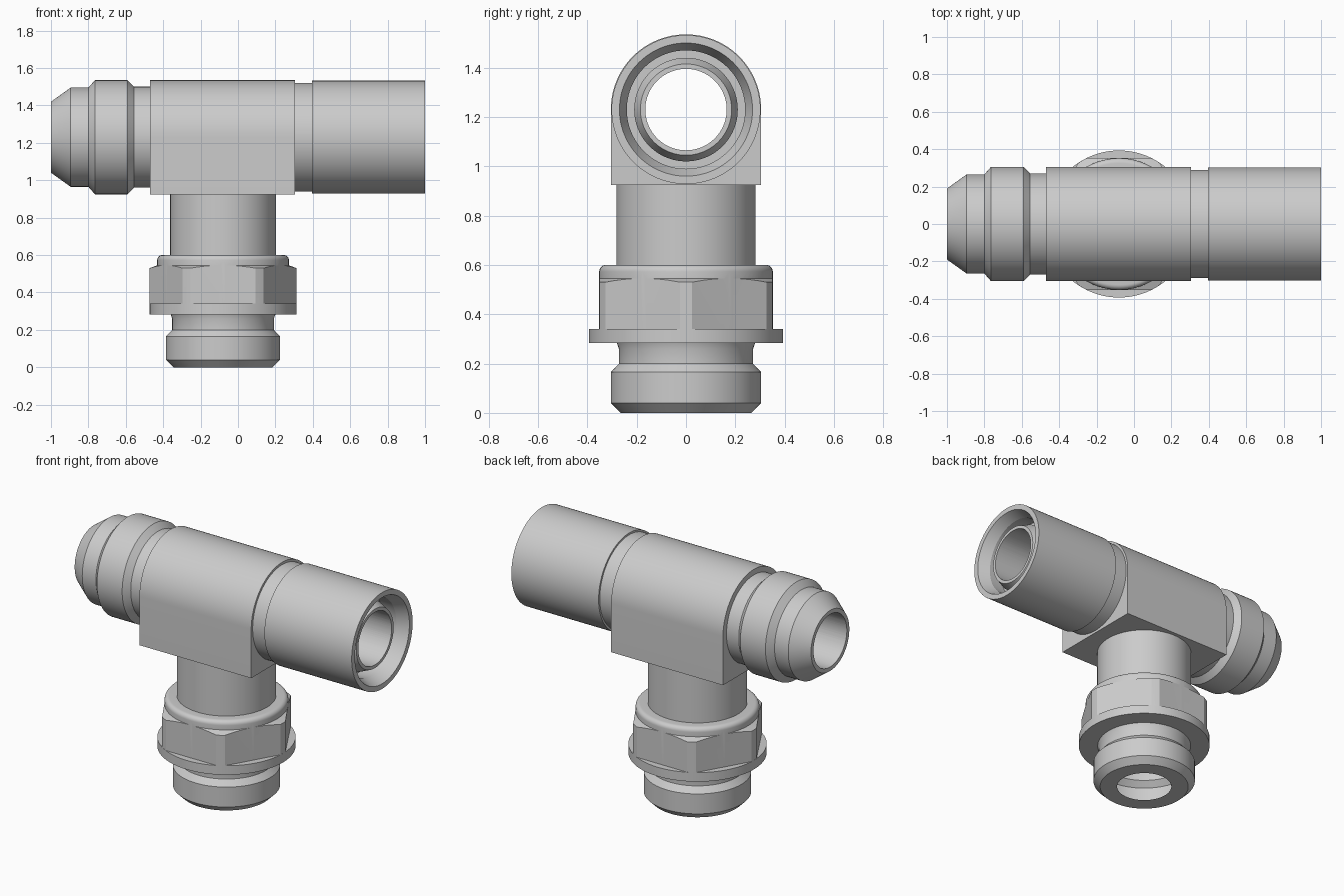
import bpy, bmesh
from math import pi, sin, cos, radians
from mathutils import Matrix, Vector

if "Cube" in bpy.data.objects:
    bpy.data.objects.remove(bpy.data.objects["Cube"])

SEG = 96
RUN_Z, STEM_X, BORE = 1.23, -0.08, 0.165
ALONG_X = Matrix.Translation((0, 0, RUN_Z)) @ Matrix.Rotation(pi / 2, 4, 'Y')
UPRIGHT = Matrix.Translation((STEM_X, 0, 0))


def finish(bm, name, matrix):
    bmesh.ops.remove_doubles(bm, verts=bm.verts, dist=1e-5)
    bmesh.ops.recalc_face_normals(bm, faces=bm.faces)
    bm.transform(matrix)
    mesh = bpy.data.meshes.new(name)
    bm.to_mesh(mesh)
    bm.free()
    obj = bpy.data.objects.new(name, mesh)
    bpy.context.collection.objects.link(obj)
    return obj


def lathe(name, profile, matrix):
    """Solid of revolution from (radius, height) points, closed on the axis."""
    pts = [(0, profile[0][1])] + profile + [(0, profile[-1][1])]
    bm = bmesh.new()
    vs = [bm.verts.new((r, 0, h)) for r, h in pts]
    es = [bm.edges.new(p) for p in zip(vs, vs[1:])]
    bmesh.ops.spin(bm, geom=vs + es, cent=(0, 0, 0), axis=(0, 0, 1),
                   angle=2 * pi, steps=SEG, use_merge=False)
    return finish(bm, name, matrix)


def prism(name, outline, depth, matrix):
    """Extrude a flat closed outline."""
    bm = bmesh.new()
    face = bm.faces.new([bm.verts.new(p) for p in outline])
    new = bmesh.ops.extrude_face_region(bm, geom=[face])['geom']
    bmesh.ops.translate(bm, vec=depth, verts=[v for v in new if isinstance(v, bmesh.types.BMVert)])
    return finish(bm, name, matrix)


def combine(target, other, operation):
    mod = target.modifiers.new(operation, 'BOOLEAN')
    mod.operation, mod.object, mod.solver = operation, other, 'EXACT'
    bpy.context.view_layer.objects.active = target
    bpy.ops.object.modifier_apply(modifier=mod.name)
    bpy.data.objects.remove(other)


# Central block: round on top, square below
R = 0.305
arch = [(-0.47, R * cos(pi * i / 48), RUN_Z + R * sin(pi * i / 48)) for i in range(49)]
arch += [(-0.47, -R, 0.925), (-0.47, R, 0.925)]
fitting = prism("tee_fitting", arch, Vector((0.775, 0, 0)), Matrix())

# Flared tube end on the left
flared_end = lathe("flared_end", [
    (0.19, -1.0), (0.265, -0.895), (0.265, -0.80), (R, -0.765),
    (R, -0.59), (0.27, -0.555), (0.27, -0.3)], ALONG_X)

# Sleeve on the right with a recessed inner tube
sleeve = lathe("sleeve", [
    (0.29, 0.2), (0.29, 0.395), (0.302, 0.395), (0.302, 1.0), (0.27, 1.0),
    (0.24, 0.93), (0.24, 0.84), (0.21, 0.84), (0.21, 0.89), (0.185, 0.95)], ALONG_X)

# Stem with threaded foot, flange and rounded collar
collar = [(0.325 + 0.027 * cos(a), 0.573 + 0.027 * sin(a))
          for a in [radians(d) for d in range(0, 91, 15)]]
stem = lathe("stem", [
    (0.265, 0), (R, 0.04), (R, 0.165), (0.272, 0.20), (0.272, 0.26), (0.28, 0.283),
    (0.393, 0.283), (0.393, 0.34), (0.352, 0.34)] + collar + [(0.2825, 0.60), (0.2825, 1.0)],
    UPRIGHT)

# Hexagon with turned-down corners
hexagon = prism("hexagon", [(0.406 * cos(i * pi / 3), 0.406 * sin(i * pi / 3), 0.32)
                            for i in range(6)], Vector((0, 0, 0.23)), UPRIGHT)
turned = lathe("turned_blank", [(0.3925, 0.31), (0.3925, 0.53), (0.345, 0.548)], UPRIGHT)
combine(hexagon, turned, 'INTERSECT')

for part in (flared_end, sleeve, stem, hexagon):
    combine(fitting, part, 'UNION')

# Through bore and stem bore
run_bore = lathe("run_bore", [(BORE, -1.2), (BORE, 1.2)], ALONG_X)
combine(fitting, run_bore, 'DIFFERENCE')
stem_bore = lathe("stem_bore", [(BORE - 0.002, -0.2), (BORE - 0.002, RUN_Z)], UPRIGHT)
combine(fitting, stem_bore, 'DIFFERENCE')

bpy.ops.object.select_all(action='DESELECT')
fitting.select_set(True)
bpy.context.view_layer.objects.active = fitting
bpy.ops.object.shade_smooth_by_angle(angle=radians(20))
